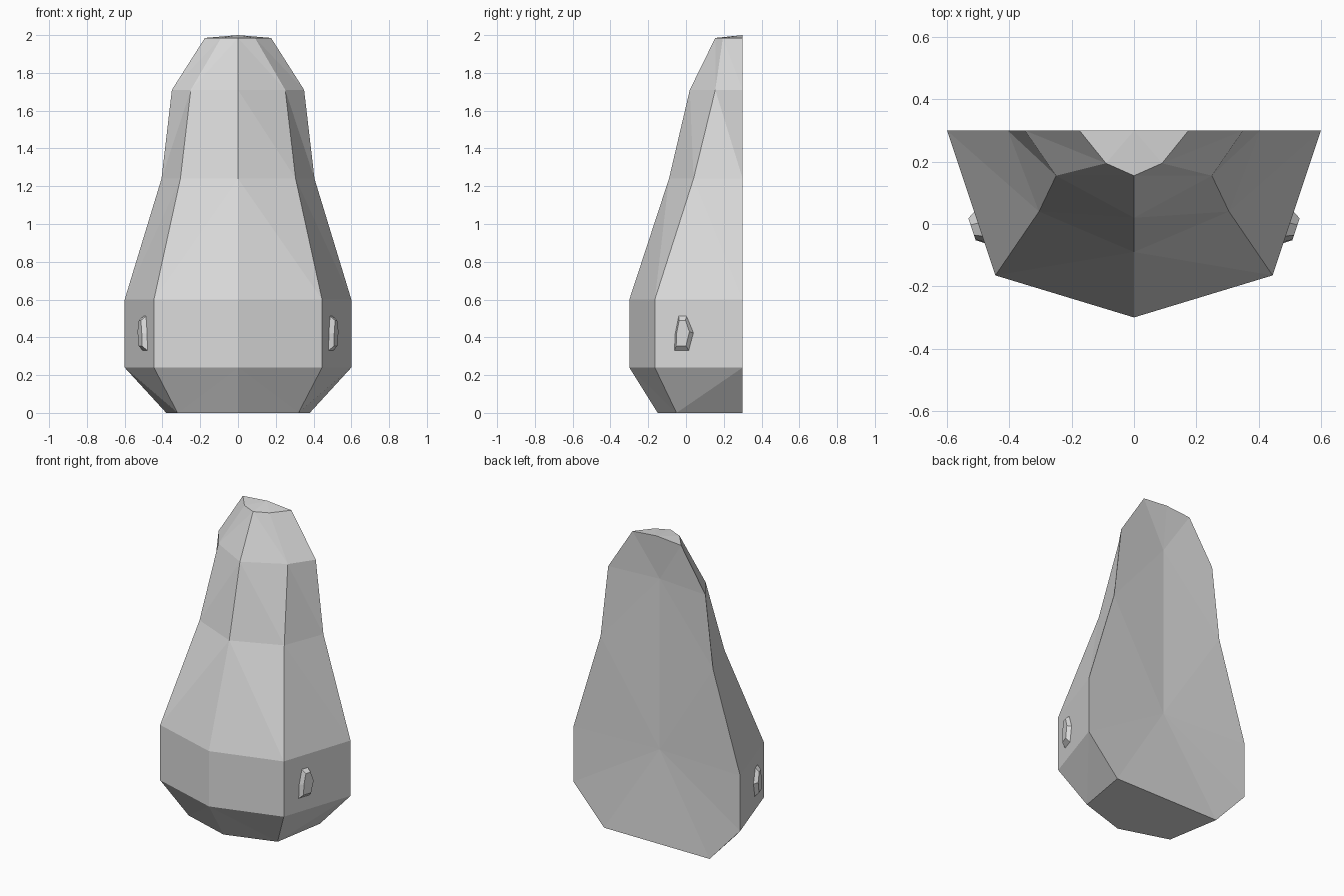
import bpy
import bmesh

cube = bpy.data.objects.get("Cube")
if cube:
    bpy.data.objects.remove(cube, do_unlink=True)

grey = bpy.data.materials.new("stone_grey")
grey.use_nodes = True
colour = (0.7, 0.7, 0.7, 1)
grey.diffuse_color = colour
grey.node_tree.nodes["Principled BSDF"].inputs["Base Color"].default_value = colour


def finish(bm, name):
    bmesh.ops.recalc_face_normals(bm, faces=bm.faces)
    mesh = bpy.data.meshes.new(name)
    bm.to_mesh(mesh)
    bm.free()
    mesh.materials.append(grey)
    obj = bpy.data.objects.new(name, mesh)
    bpy.context.collection.objects.link(obj)
    return obj


# Body rings: height, front ridge y, corner x and y, back edge x
rings = [
    (0.00, -0.15, 0.32, -0.05, 0.38),
    (0.24, -0.30, 0.445, -0.165, 0.60),
    (0.60, -0.30, 0.445, -0.165, 0.60),
    (1.24, -0.09, 0.305, 0.04, 0.405),
    (1.71, 0.02, 0.25, 0.155, 0.35),
    (1.985, 0.155, 0.09, 0.195, 0.175),
]
BACK = 0.30
bm = bmesh.new()
front, corner, back = [], [], []
for z, fy, cx, cy, bx in rings:
    front.append(bm.verts.new((0, fy, z)))
    corner.append(bm.verts.new((cx, cy, z)))
    back.append(bm.verts.new((bx, BACK, z)))
foot = bm.verts.new((0, BACK, 0))
tip = bm.verts.new((0, BACK, 2.0))
dent_low = bm.verts.new((0, BACK - 0.03, 0.6))
dent_high = bm.verts.new((0, BACK - 0.03, 1.71))

# Front and side facets
for i in range(len(rings) - 1):
    j = i + 1
    bm.faces.new((front[i], corner[i], front[j]))
    bm.faces.new((corner[i], corner[j], front[j]))
    if i == 0:
        bm.faces.new((corner[i], back[i], back[j]))
        bm.faces.new((corner[i], back[j], corner[j]))
    else:
        bm.faces.new((corner[i], back[i], corner[j]))
        bm.faces.new((back[i], back[j], corner[j]))

# Base and top cap
bm.faces.new((front[0], foot, back[0], corner[0]))
bm.faces.new((front[5], corner[5], tip))
bm.faces.new((corner[5], back[5], tip))

# Slightly dished back
fan = [foot] + back[:4]
for a, b in zip(fan, fan[1:]):
    bm.faces.new((a, dent_low, b))
bm.faces.new((back[3], dent_low, dent_high))
bm.faces.new((back[3], dent_high, back[4]))
bm.faces.new((back[4], dent_high, back[5]))
bm.faces.new((back[5], dent_high, tip))

# Other half
bmesh.ops.mirror(bm, geom=bm.verts[:] + bm.edges[:] + bm.faces[:],
                 axis='X', merge_dist=0.0005)
finish(bm, "body")


# Side studs: faceted lugs lying on the slanted sides
def side_x(y):
    return 0.5 + y / 3


base = [(-0.065, 0.32), (0.02, 0.32), (0.047, 0.42),
        (0.005, 0.52), (-0.04, 0.52), (-0.06, 0.42)]
face = [(-0.052, 0.355), (0.0, 0.355), (0.018, 0.43),
        (-0.003, 0.49), (-0.036, 0.49), (-0.05, 0.42)]
bm = bmesh.new()
inner = [bm.verts.new((side_x(y) - 0.01, y, z)) for y, z in base]
outer = [bm.verts.new((side_x(y) + 0.026, y, z)) for y, z in face]
bm.faces.new(inner)
bm.faces.new(outer)
for i in range(len(base)):
    j = (i + 1) % len(base)
    bm.faces.new((inner[i], inner[j], outer[j], outer[i]))
studs = finish(bm, "side_studs")
studs.modifiers.new("Mirror", 'MIRROR')
